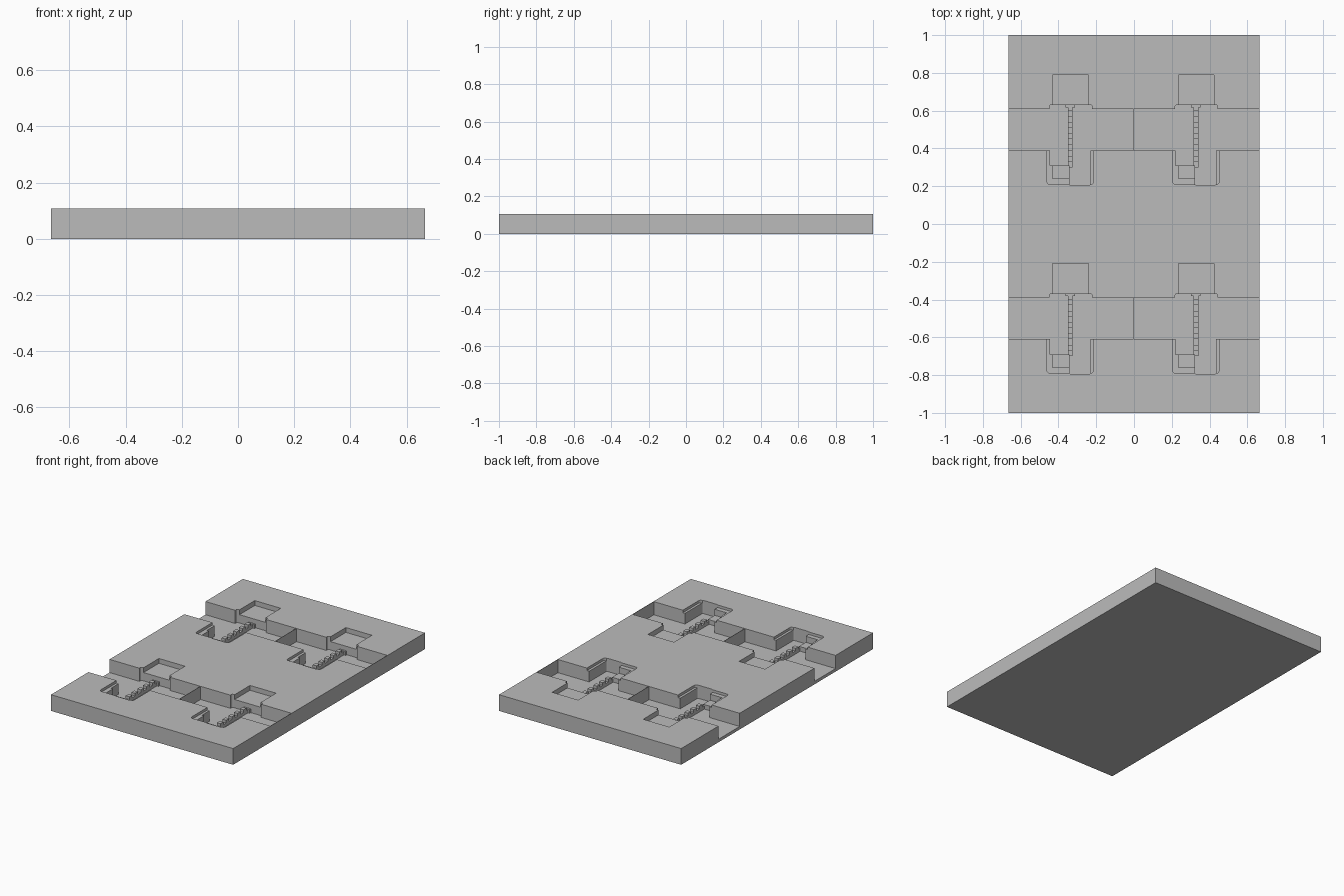
import bpy
import bmesh

cube = bpy.data.objects.get("Cube")
if cube:
    bpy.data.objects.remove(cube, do_unlink=True)

HALF_X, HALF_Y, TOP, FLOOR = 0.665, 1.0, 0.107, 0.02
SKIN = 0.003          # thin wall closing the right end of each channel

grey = bpy.data.materials.new("plain grey")
grey.use_nodes = True
grey.diffuse_color = (0.5, 0.5, 0.5, 1)
grey.node_tree.nodes["Principled BSDF"].inputs["Base Color"].default_value = (0.5, 0.5, 0.5, 1)


def box(name, x0, x1, y0, y1, z0, z1, radius=0):
    """Box between limits, with optional rounded upright edges."""
    bm = bmesh.new()
    bmesh.ops.create_cube(bm, size=1)
    for v in bm.verts:
        v.co.x = x1 if v.co.x > 0 else x0
        v.co.y = y1 if v.co.y > 0 else y0
        v.co.z = z1 if v.co.z > 0 else z0
    if radius:
        upright = [e for e in bm.edges
                   if abs(e.verts[0].co.z - e.verts[1].co.z) > 1e-4]
        bmesh.ops.bevel(bm, geom=upright, offset=radius, segments=3,
                        profile=0.5, affect='EDGES')
    mesh = bpy.data.meshes.new(name)
    bm.to_mesh(mesh)
    bm.free()
    obj = bpy.data.objects.new(name, mesh)
    bpy.context.scene.collection.objects.link(obj)
    mesh.materials.append(grey)
    return obj


plate = box("plate", -HALF_X, HALF_X, -HALF_Y, HALF_Y, 0, TOP)

# Pockets of one station, relative to its centre: x0, x1, y0, y1, floor, radius
POCKETS = [
    ("shoulder", -0.115, 0.11, 0.05, 0.13, FLOOR, 0.008),
    ("upper_pocket", -0.098, 0.092, 0.12, 0.29, 0.075, 0),
    ("lower_ledge", -0.128, 0.118, -0.29, -0.05, 0.09, 0.015),
    ("lower_well", -0.01, 0.102, -0.294, -0.05, FLOOR, 0.006),
    ("side_well", -0.112, 0.0, -0.19, -0.05, FLOOR, 0),
    ("side_step", -0.098, 0.0, -0.26, -0.18, 0.05, 0),
]

cutters = []
stations = [(sx * HALF_X / 2, sy * 0.5) for sx in (-1, 1) for sy in (-1, 1)]
for cx, cy in stations:
    # Channel: open on the outer left side, closed by a thin skin on the right
    left = -HALF_X - 0.1 if cx < 0 else 0
    cutters.append(box("channel_cutter", left, cx + HALF_X / 2 - SKIN,
                       cy - 0.11, cy + 0.11, FLOOR, TOP + 0.1))
    for name, x0, x1, y0, y1, z, r in POCKETS:
        cutters.append(box(name + "_cutter", cx + x0, cx + x1,
                           cy + y0, cy + y1, z, TOP + 0.1, r))

for cutter in cutters:
    cutter.hide_render = True
    mod = plate.modifiers.new(cutter.name, 'BOOLEAN')
    mod.operation = 'DIFFERENCE'
    mod.solver = 'EXACT'
    mod.object = cutter

# Bake the cuts and remove the cutters
bpy.context.view_layer.update()
graph = bpy.context.evaluated_depsgraph_get()
baked = bpy.data.meshes.new_from_object(plate.evaluated_get(graph))
plate.modifiers.clear()
plate.data = baked
for cutter in cutters:
    bpy.data.objects.remove(cutter, do_unlink=True)

# Toothed strip running along the middle of each station
for cx, cy in stations:
    x0, x1 = cx - 0.018, cx + 0.008
    box("strip", x0, x1, cy - 0.2, cy + 0.12, FLOOR - 0.01, 0.04)
    box("strip_head", x0 - 0.012, x1 + 0.012, cy + 0.118, cy + 0.131, FLOOR - 0.01, 0.045)
    for i in range(5):
        y = cy - 0.17 + i * 0.06
        box("strip_tooth", x0, x1, y, y + 0.03, 0.035, 0.058)
